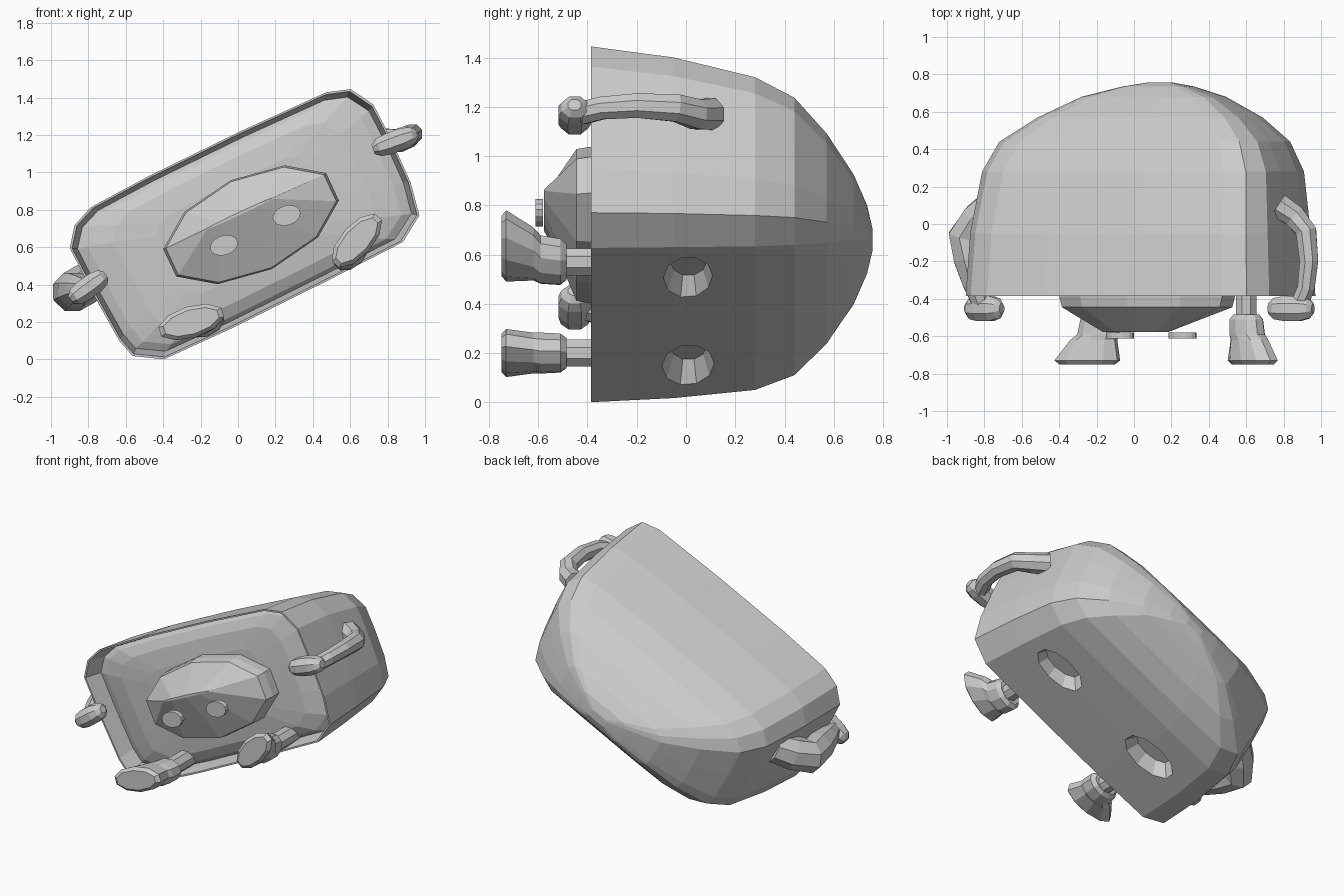
import bpy, bmesh
from math import sin, cos, pi, radians
from mathutils import Vector

if "Cube" in bpy.data.objects:
    bpy.data.objects.remove(bpy.data.objects["Cube"], do_unlink=True)

grey = bpy.data.materials.new("plain grey")
grey.use_nodes = True
grey.diffuse_color = (0.6, 0.6, 0.6, 1)
grey.node_tree.nodes["Principled BSDF"].inputs["Base Color"].default_value = (0.6, 0.6, 0.6, 1)

TILT = radians(25)
CENTRE = (0.03, 0.72)


def place(u, v, y, centre=CENTRE, angle=TILT):
    """Point at (u, v) in a tilted upright plane at depth y."""
    return Vector((centre[0] + u * cos(angle) - v * sin(angle), y,
                   centre[1] + u * sin(angle) + v * cos(angle)))


def ellipse(a, b, n):
    return [(a * cos(2 * pi * (i + 0.5) / n), b * sin(2 * pi * (i + 0.5) / n)) for i in range(n)]


def loft(name, rings):
    """Skin a row of matching rings and close both ends."""
    bm = bmesh.new()
    loops = [[bm.verts.new(p) for p in ring] for ring in rings]
    n = len(loops[0])
    for a, b in zip(loops, loops[1:]):
        for i in range(n):
            j = (i + 1) % n
            bm.faces.new((a[i], a[j], b[j], b[i]))
    bm.faces.new(loops[0])
    bm.faces.new(loops[-1])
    bmesh.ops.recalc_face_normals(bm, faces=bm.faces)
    mesh = bpy.data.meshes.new(name)
    bm.to_mesh(mesh)
    bm.free()
    mesh.materials.append(grey)
    obj = bpy.data.objects.new(name, mesh)
    bpy.context.collection.objects.link(obj)
    return obj


def tube(name, path, radii, sides=8):
    """Limb following a path of points."""
    pts = [Vector(p) for p in path]
    rings = []
    for i, p in enumerate(pts):
        d = (pts[min(i + 1, len(pts) - 1)] - pts[max(i - 1, 0)]).normalized()
        side = d.cross(Vector((0, 0, 1))).normalized()
        up = side.cross(d)
        rings.append([p + side * a + up * b for a, b in ellipse(radii[i], radii[i], sides)])
    return loft(name, rings)


# Shell: rounded box section, domed at the back, gently bulging front inside a thin rim
section = [(0.908, 0.1), (0.9, 0.29), (0.825, 0.415), (0.7, 0.455), (0.2, 0.46),
           (-0.35, 0.45), (-0.7, 0.43), (-0.82, 0.38), (-0.895, 0.28), (-0.885, 0),
           (-0.865, -0.28), (-0.835, -0.385), (-0.69, -0.472), (-0.3, -0.475),
           (0.3, -0.46), (0.732, -0.444), (0.873, -0.352), (0.905, -0.17)]


def shell_ring(y, su, sv, dx=0, dz=0):
    centre = (CENTRE[0] + dx, CENTRE[1] + dz)
    return [place(u * su, v * sv, y, centre) for u, v in section]


shell_steps = [
    (-0.33, 0.5, 0.5), (-0.315, 0.75, 0.75), (-0.285, 0.9, 0.88), (-0.26, 0.96, 0.925),
    (-0.385, 0.988, 0.978), (-0.385, 1, 1), (-0.05, 0.98, 0.94, 0, -0.015),
    (0.28, 0.935, 0.835, 0.015, -0.04), (0.44, 0.85, 0.725, 0.025, -0.052),
    (0.57, 0.66, 0.54, 0.055, -0.06), (0.68, 0.43, 0.315, 0.075, -0.062),
    (0.735, 0.21, 0.18, 0.1, -0.06), (0.757, 0.07, 0.06, 0.11, -0.06)]
shell = loft("shell", [shell_ring(*s) for s in shell_steps])

# Oval sockets cut into the underside
for side, u in (("left", 0.44), ("right", -0.37)):
    rings = [[place(u + a, v, 0.01 + b) for a, b in ellipse(0.19 * s, 0.105 * s, 10)]
             for v, s in ((-0.6, 1.4), (-0.45, 1), (-0.37, 0.7))]
    cutter = loft(side + "_socket_cutter", rings)
    cutter.hide_render = True
    cutter.hide_viewport = True
    cutter.display_type = 'WIRE'
    cut = shell.modifiers.new(side + " socket", 'BOOLEAN')
    cut.operation = 'DIFFERENCE'
    cut.object = cutter
    cut.solver = 'EXACT'

# Faceted snout tapering to a ridge
SNOUT = (0.07, 0.72)
outline = ellipse(0.505, 0.262, 10)
loft("snout", [[place(u * s, v * s, y, SNOUT) for u, v in outline]
               for y, s in ((-0.3, 1), (-0.39, 1), (-0.445, 0.97))]
     + [[place(-0.03 + u * 0.4, 0.08 + v * 0.03, -0.577, SNOUT) for u, v in outline]])

# Eyes: thin oval discs
for side, centre in (("right", (-0.075, 0.61)), ("left", (0.26, 0.77))):
    loft(side + "_eye", [[place(u, v, y, centre, radians(18)) for u, v in ellipse(0.077, 0.053, 14)]
                         for y in (-0.58, -0.612)])

# Arms and hands
tube("left_arm", [(0.77, 0.1, 1.17), (0.86, 0.04, 1.17), (0.92, -0.04, 1.195), (0.935, -0.2, 1.205),
                  (0.92, -0.34, 1.195), (0.88, -0.44, 1.17)], [0.07, 0.065, 0.06, 0.054, 0.05, 0.05])
tube("right_arm", [(-0.74, 0.1, 0.45), (-0.82, 0.02, 0.4), (-0.89, -0.07, 0.36), (-0.87, -0.19, 0.37),
                   (-0.845, -0.32, 0.38), (-0.81, -0.44, 0.385)], [0.1, 0.11, 0.11, 0.1, 0.075, 0.05])


def hand(name, centre, half, angle):
    steps = [(-1, 0.45), (-0.75, 0.85), (-0.3, 1), (0.4, 1), (0.8, 0.8), (1, 0.4)]
    loft(name, [[place(t * half, b * s, -0.452 + a * s, centre, radians(angle))
                 for a, b in ellipse(0.072, 0.062, 8)] for t, s in steps])


hand("left_hand", (0.84, 1.165), 0.125, 20)
hand("right_hand", (-0.8, 0.385), 0.115, 36)


# Legs with boots whose soles face forward
def leg(side, ankle, sole, angle, half):
    tube(side + "_leg", [(ankle[0], -0.27, ankle[1]), (ankle[0], -0.5, ankle[1])], [0.06, 0.06])
    steps = [(-0.485, 0, 0.085, 0.06), (-0.51, 0, 0.11, 0.078), (-0.59, 0.15, 0.115, 0.082),
             (-0.62, 0.5, 0.13, 0.078), (-0.73, 1, half, 0.085), (-0.75, 1, half * 0.85, 0.065)]
    rings = []
    for y, t, a, b in steps:
        c = [p + (q - p) * t for p, q in zip(ankle, sole)]
        rings.append([place(u, v, y, c, radians(angle)) for u, v in ellipse(a, b, 10)])
    loft(side + "_boot", rings)


leg("left", (0.6, 0.57), (0.635, 0.635), 48, 0.18)
leg("right", (-0.18, 0.2), (-0.25, 0.2), 17, 0.185)
